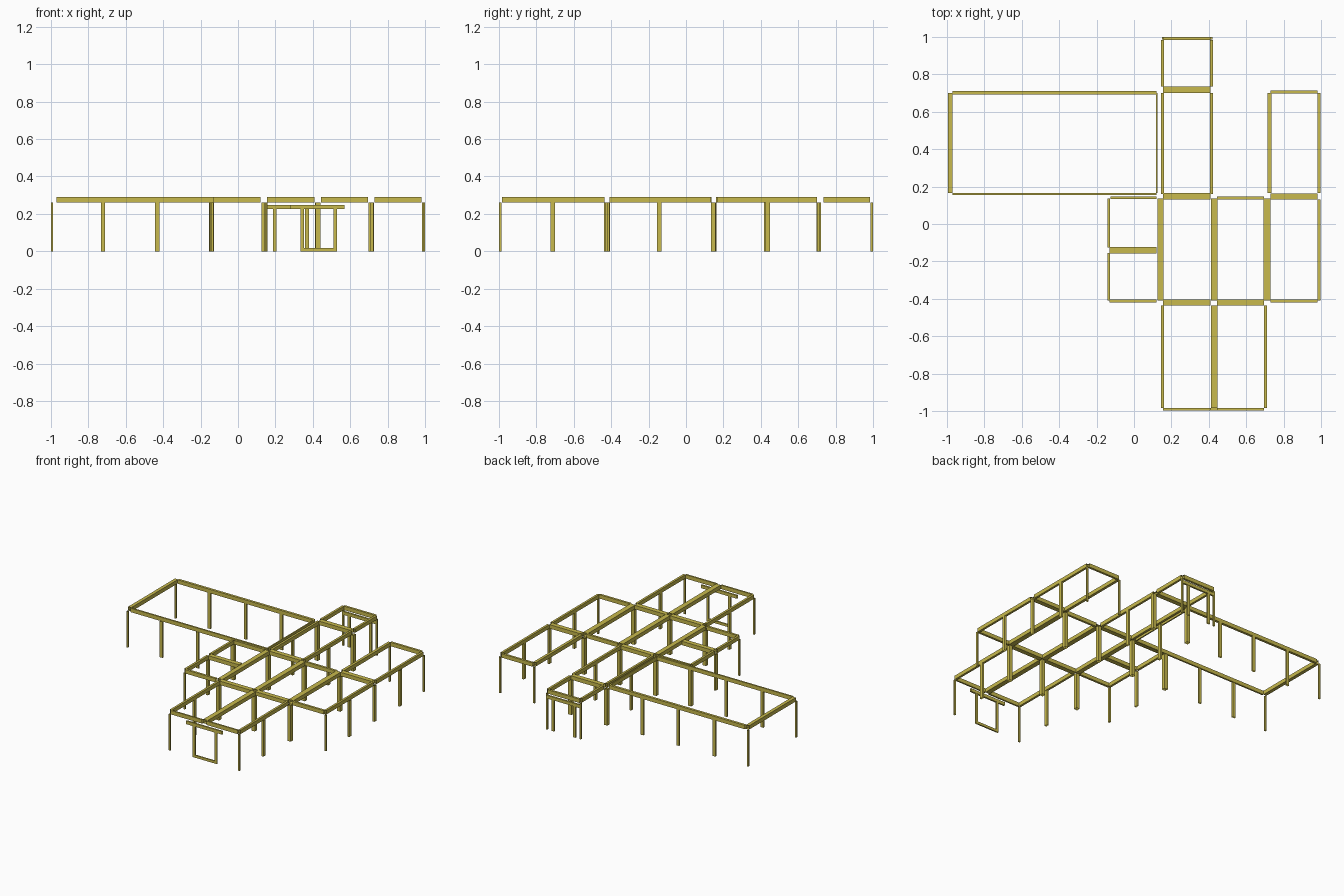
import bpy, bmesh
from mathutils import Vector

brass = bpy.data.materials.new("olive_metal")
brass.diffuse_color = (0.58, 0.49, 0.075, 1)
BEAM_LOW, BEAM_HIGH = 0.262, 0.29


def tube(name, lo, hi, axis):
    """Open-ended rectangular tube between two corners, running along one axis."""
    bm = bmesh.new()
    bmesh.ops.create_cube(bm, size=1)
    bm.normal_update()
    ends = [f for f in bm.faces if abs(f.normal[axis]) > 0.9]
    bmesh.ops.delete(bm, geom=ends, context='FACES_ONLY')
    lo, hi = Vector(lo), Vector(hi)
    for v in bm.verts:
        v.co = (lo + hi) / 2 + v.co * (hi - lo)
    mesh = bpy.data.meshes.new(name)
    bm.to_mesh(mesh)
    bm.free()
    mesh.materials.append(brass)
    ob = bpy.data.objects.new(name, mesh)
    bpy.context.collection.objects.link(ob)
    return ob


def beam_x(x0, x1, y, w, z0=BEAM_LOW, z1=BEAM_HIGH, name="cross_beam"):
    tube(name, (x0, y - w / 2, z0), (x1, y + w / 2, z1), 0)


def beam_y(y0, y1, x, w, name="long_beam"):
    tube(name, (x - w / 2, y0, BEAM_LOW), (x + w / 2, y1, BEAM_HIGH), 1)


def post(x, y, w, d, top=BEAM_LOW, name="post"):
    tube(name, (x - w / 2, y - d / 2, 0), (x + w / 2, y + d / 2, top), 2)


THIN, WIDE = 0.016, 0.034

# Beams running left to right: x start, x end, y, width
for b in [
    (-0.97, 0.12, 0.702, 0.018), (-0.97, 0.12, 0.16, 0.012),      # long wing
    (-0.125, 0.12, 0.14, 0.014), (-0.13, 0.12, -0.14, WIDE),      # left bays
    (-0.13, 0.12, -0.413, THIN),
    (0.155, 0.41, 0.992, THIN), (0.155, 0.41, 0.717, WIDE),       # rear bay
    (0.155, 0.41, 0.148, WIDE), (0.445, 0.695, 0.138, THIN),      # middle bays
    (0.155, 0.41, -0.42, WIDE), (0.445, 0.695, -0.42, WIDE),
    (0.73, 0.98, 0.707, THIN), (0.73, 0.98, 0.147, WIDE),         # right bays
    (0.73, 0.98, -0.413, THIN),
    (0.155, 0.41, -0.99, 0.012), (0.445, 0.695, -0.99, 0.012),    # front bays
]:
    beam_x(*b)

# Beams running front to back: y start, y end, x, width
for b in [
    (0.165, 0.70, -0.983, 0.025), (0.165, 0.70, 0.122, 0.009),
    (0.16, 0.70, 0.152, THIN), (0.16, 0.70, 0.415, THIN),
    (0.735, 0.985, 0.152, THIN), (0.735, 0.985, 0.415, THIN),
    (-0.125, 0.135, -0.135, THIN), (-0.41, -0.155, -0.135, THIN),
    (-0.41, 0.135, 0.142, WIDE), (-0.41, 0.135, 0.429, 0.036),
    (-0.41, 0.135, 0.712, 0.038), (-0.41, 0.13, 0.988, THIN),
    (0.165, 0.70, 0.724, 0.02), (0.165, 0.70, 0.988, THIN),
    (-0.985, -0.435, 0.152, THIN), (-0.985, -0.435, 0.429, 0.036),
    (-0.985, -0.435, 0.702, THIN),
]:
    beam_y(*b)

# Slim posts at the outer corners
for x, y in [(-0.994, 0.707), (-0.994, 0.157), (0.15, 0.993), (0.418, 0.993),
             (0.72, 0.707), (0.994, 0.707), (0.994, -0.415), (-0.138, -0.415),
             (0.15, -0.993), (0.704, -0.993)]:
    post(x, y, 0.012, 0.012, name="corner_post")

# Wall posts along the left-right walls
for x in (-0.722, -0.432, -0.145):
    for y in (0.705, 0.157):
        post(x, y, 0.022, 0.012, name="wall_post")

# Wall posts along the front-back walls
for x, y in [(0.138, 0.43), (0.418, 0.437), (0.992, 0.437), (0.992, -0.142),
             (-0.14, -0.142), (0.15, -0.713), (0.705, -0.713), (0.992, 0.147)]:
    post(x, y, 0.014, 0.024, name="wall_post")

# Stout posts where bays meet
for x, y in [(0.138, 0.71), (0.425, 0.71), (0.138, 0.148), (0.428, 0.148),
             (0.712, 0.148), (0.138, -0.42), (0.428, -0.425), (0.712, -0.42),
             (-0.14, 0.148)]:
    post(x, y, 0.026, 0.026, name="junction_post")

# Front doorway: header, jambs and sill
beam_x(0.28, 0.57, -0.991, 0.012, 0.225, 0.248, "front_door_header")
for x in (0.343, 0.519):
    post(x, -0.991, 0.018, 0.01, 0.225, "front_door_jamb")
beam_x(0.352, 0.51, -0.991, 0.01, 0, 0.018, "front_door_sill")

# Rear doorway: header and jambs
beam_x(0.15, 0.42, 0.993, 0.013, 0.225, 0.248, "rear_door_header")
for x in (0.197, 0.369):
    post(x, 0.993, 0.02, 0.01, 0.225, "rear_door_jamb")
